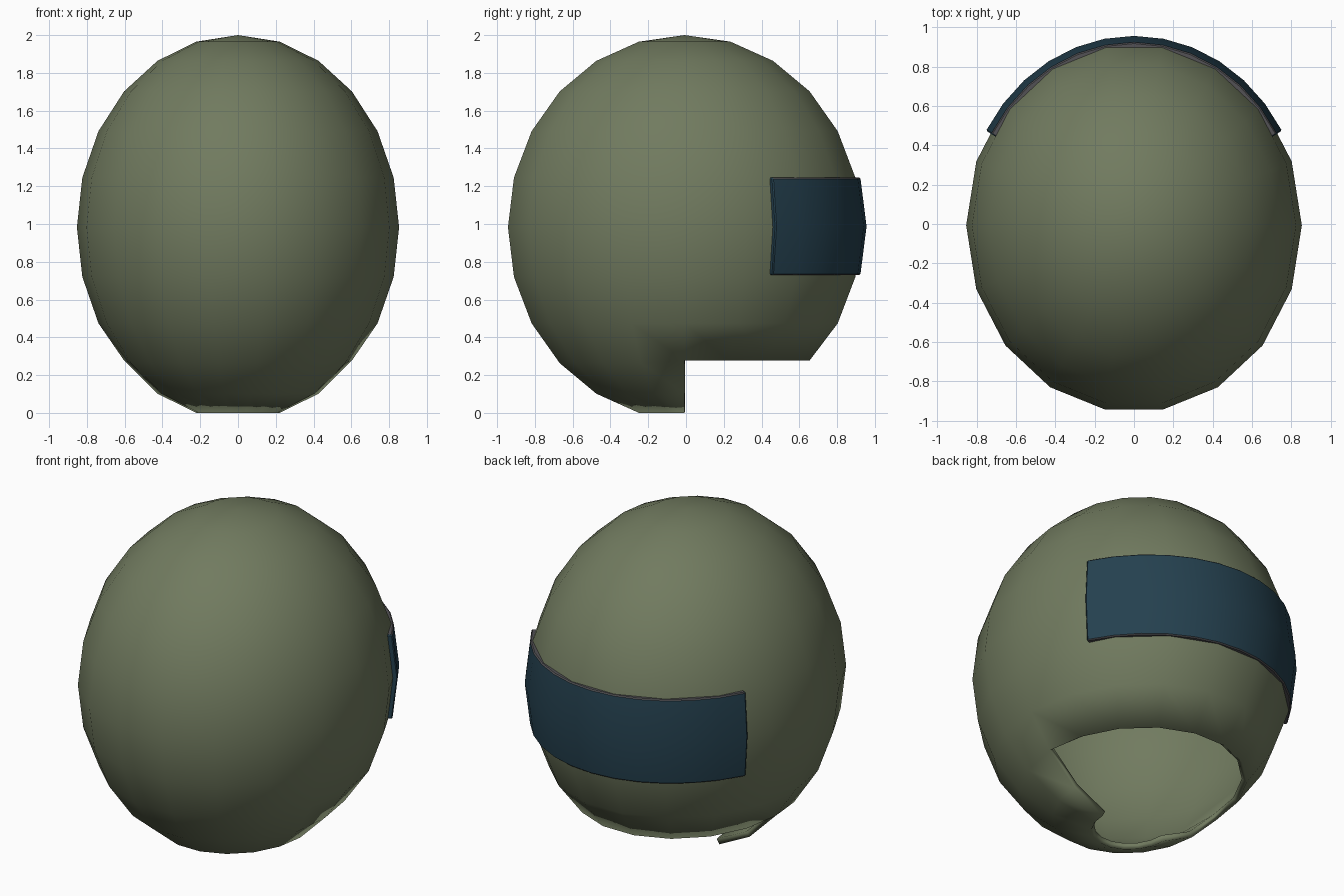
import bpy, bmesh, math

if "Cube" in bpy.data.objects:
    bpy.data.objects.remove(bpy.data.objects["Cube"])

CENTER_Y, CENTER_Z = -0.007, 0.9827


def material(name, rgb):
    m = bpy.data.materials.new(name)
    m.diffuse_color = (*rgb, 1)
    m.use_nodes = True
    m.node_tree.nodes["Principled BSDF"].inputs["Base Color"].default_value = m.diffuse_color
    return m


def finish(bm, name, mats):
    me = bpy.data.meshes.new(name)
    bm.to_mesh(me)
    bm.free()
    for m in mats:
        me.materials.append(m)
    ob = bpy.data.objects.new(name, me)
    bpy.context.collection.objects.link(ob)
    bpy.context.view_layer.objects.active = ob
    ob.select_set(True)
    bpy.ops.object.shade_smooth_by_angle(angle=math.radians(35))
    ob.select_set(False)
    return ob


green = material("olive green", (0.165, 0.197, 0.115))
blue = material("dark blue", (0.018, 0.052, 0.078))
gray = material("dark gray", (0.085, 0.083, 0.09))

# Helmet shell: stretched sphere with the neck opening removed
bm = bmesh.new()
bmesh.ops.create_uvsphere(bm, u_segments=18, v_segments=12, radius=1)
for v in bm.verts:
    v.co.x, v.co.y = -v.co.y, v.co.x


def in_opening(f):
    c = f.calc_center_median()
    behind = c.y > 0.02 or (c.x > 0 and c.y > -0.02)
    return c.z < -0.95 or (c.z < -0.7 and behind)


bmesh.ops.delete(bm, geom=[f for f in bm.faces if in_opening(f)], context='FACES')
for v in bm.verts:
    # the rear rim sits slightly higher than the front ring
    lift = 0.014 if v.is_boundary and v.co.z > -0.75 and v.co.y > -0.2 else 0
    v.co = (v.co.x * 0.853, v.co.y * 0.95 + CENTER_Y, v.co.z * 1.0173 + CENTER_Z + lift)
bmesh.ops.recalc_face_normals(bm, faces=bm.faces)
top = max(bm.faces, key=lambda f: f.calc_center_median().z)
if top.normal.z < 0:
    bmesh.ops.reverse_faces(bm, faces=bm.faces)
shell = finish(bm, "helmet_shell", [green])
mod = shell.modifiers.new("thickness", 'SOLIDIFY')
mod.thickness = 0.035
mod.offset = -1

# Visor: curved band wrapped around the back of the shell
bm = bmesh.new()
bmesh.ops.create_grid(bm, x_segments=12, y_segments=2, size=1)
for v in bm.verts:
    lon, lat = math.radians(60) * v.co.x, math.radians(15) * v.co.y
    v.co = (-0.868 * math.sin(lon) * math.cos(lat),
            0.963 * math.cos(lon) * math.cos(lat), 0.995 * math.sin(lat))
ret = bmesh.ops.extrude_face_region(bm, geom=bm.faces[:], use_keep_orig=True)
for v in ret["geom"]:
    if isinstance(v, bmesh.types.BMVert):
        v.co.x *= 0.957
        v.co.y *= 0.957
bmesh.ops.recalc_face_normals(bm, faces=bm.faces)
for f in bm.faces:
    f.material_index = 1 if abs(f.normal.z) > 0.8 else 0
for v in bm.verts:
    v.co.y += CENTER_Y
    v.co.z += CENTER_Z + 0.005
visor = finish(bm, "visor", [blue, gray])
mod = visor.modifiers.new("soft_edges", 'BEVEL')
mod.width = 0.006
mod.segments = 1
mod.limit_method = 'ANGLE'
mod.angle_limit = math.radians(50)
